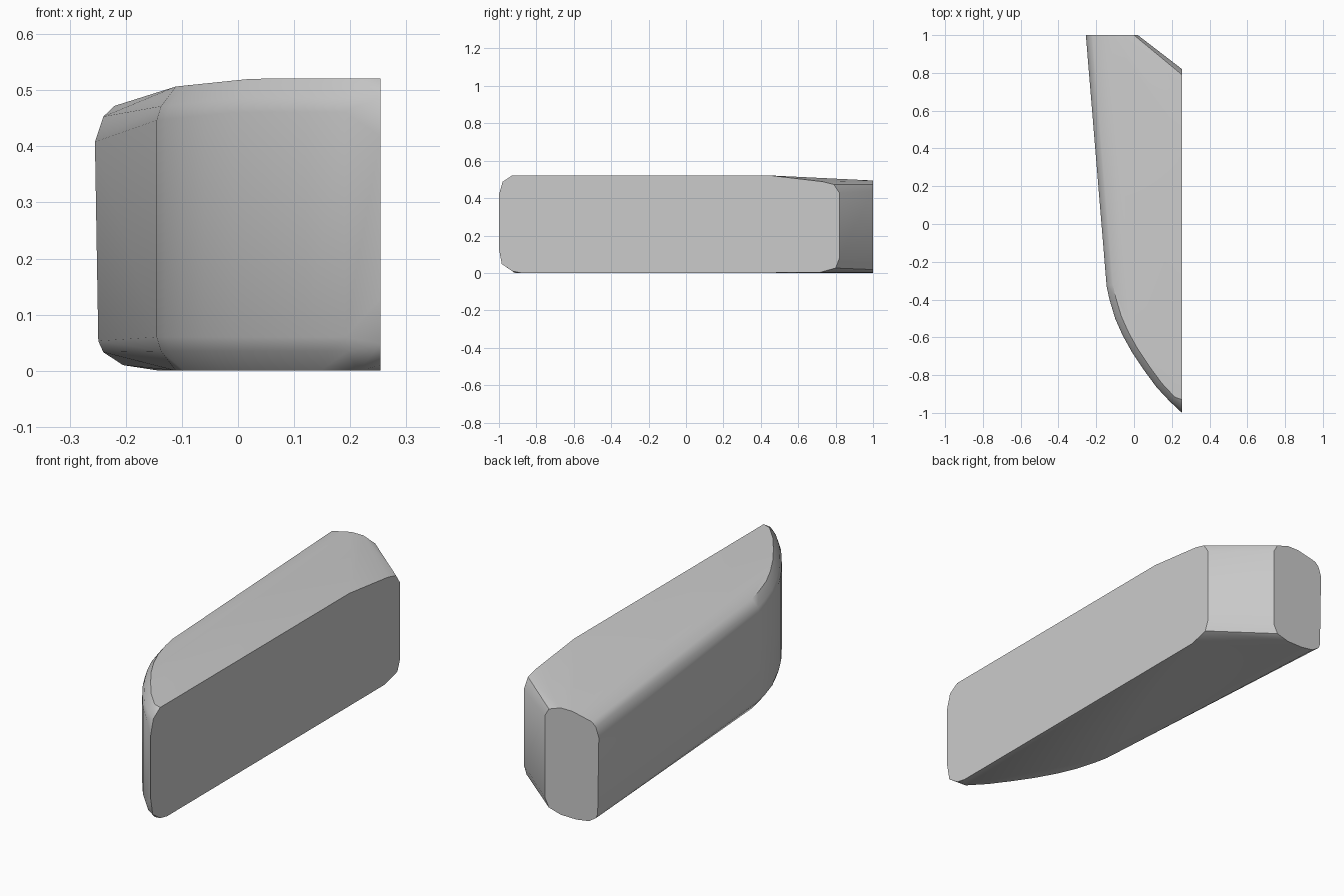
import bpy
import bmesh
import math

cube = bpy.data.objects.get("Cube")
if cube:
    bpy.data.objects.remove(cube)

# Grey material
grey = bpy.data.materials.new("mid_grey")
grey.use_nodes = True
colour = (0.6, 0.6, 0.6, 1)
grey.diffuse_color = colour
grey.node_tree.nodes["Principled BSDF"].inputs["Base Color"].default_value = colour

# Flat inner side: outline in (y, z)
SIDE_X = 0.254
side = [(-1, 0.13), (-0.985, 0.05), (-0.93, 0.012), (-0.88, 0.002),
        (0.71, 0.003), (0.80, 0.028), (0.82, 0.08), (0.82, 0.43),
        (0.79, 0.475), (0.73, 0.49), (0.45, 0.523), (-0.93, 0.523),
        (-0.98, 0.49), (-1, 0.42)]

# Flat back end: outline in (x, z)
back = [(-0.249, 0.055), (-0.24, 0.035), (-0.205, 0.012), (-0.14, 0.002),
        (-0.06, 0.003), (0.0, 0.02), (0.02, 0.06), (0.02, 0.44),
        (0.0, 0.475), (-0.06, 0.496), (-0.12, 0.496), (-0.22, 0.474),
        (-0.24, 0.455), (-0.255, 0.41)]

# Curved outer wall: plan stations (x, y), rounded at top and bottom
wall = [(-0.145, -0.33), (-0.13, -0.4), (-0.1, -0.5), (-0.06, -0.59),
        (-0.01, -0.68), (0.05, -0.77), (0.12, -0.865), (0.19, -0.94)]
# Wall section: inset from the wall, distance from the top or bottom
section = [(0.0, 0.06), (0.008, 0.035), (0.035, 0.0)]

points = [(SIDE_X, y, z) for y, z in side] + [(x, 1, z) for x, z in back]
for i, (x, y) in enumerate(wall):
    a, b = wall[max(i - 1, 0)], wall[min(i + 1, len(wall) - 1)]
    dx, dy = b[0] - a[0], b[1] - a[1]
    length = math.hypot(dx, dy)
    nx, ny = -dy / length, dx / length
    top = min(0.523, 0.523 + 0.1 * x)
    for inset, rise in section:
        px, py = x + nx * inset, y + ny * inset
        points += [(px, py, 0.002 + rise), (px, py, top - rise)]

# Skin the outlines into one solid
bm = bmesh.new()
for p in points:
    bm.verts.new((p[0], p[1], p[2] - 0.002))
bmesh.ops.convex_hull(bm, input=bm.verts)
loose = [v for v in bm.verts if not v.link_faces]
bmesh.ops.delete(bm, geom=loose, context='VERTS')
bmesh.ops.dissolve_limit(bm, angle_limit=math.radians(0.5),
                         verts=bm.verts, edges=bm.edges)
bmesh.ops.recalc_face_normals(bm, faces=bm.faces)
mesh = bpy.data.meshes.new("wedge_block")
bm.to_mesh(mesh)
bm.free()
mesh.materials.append(grey)
block = bpy.data.objects.new("wedge_block", mesh)
bpy.context.collection.objects.link(block)
bpy.context.view_layer.objects.active = block
block.select_set(True)
bpy.ops.object.shade_smooth_by_angle(angle=math.radians(32))
